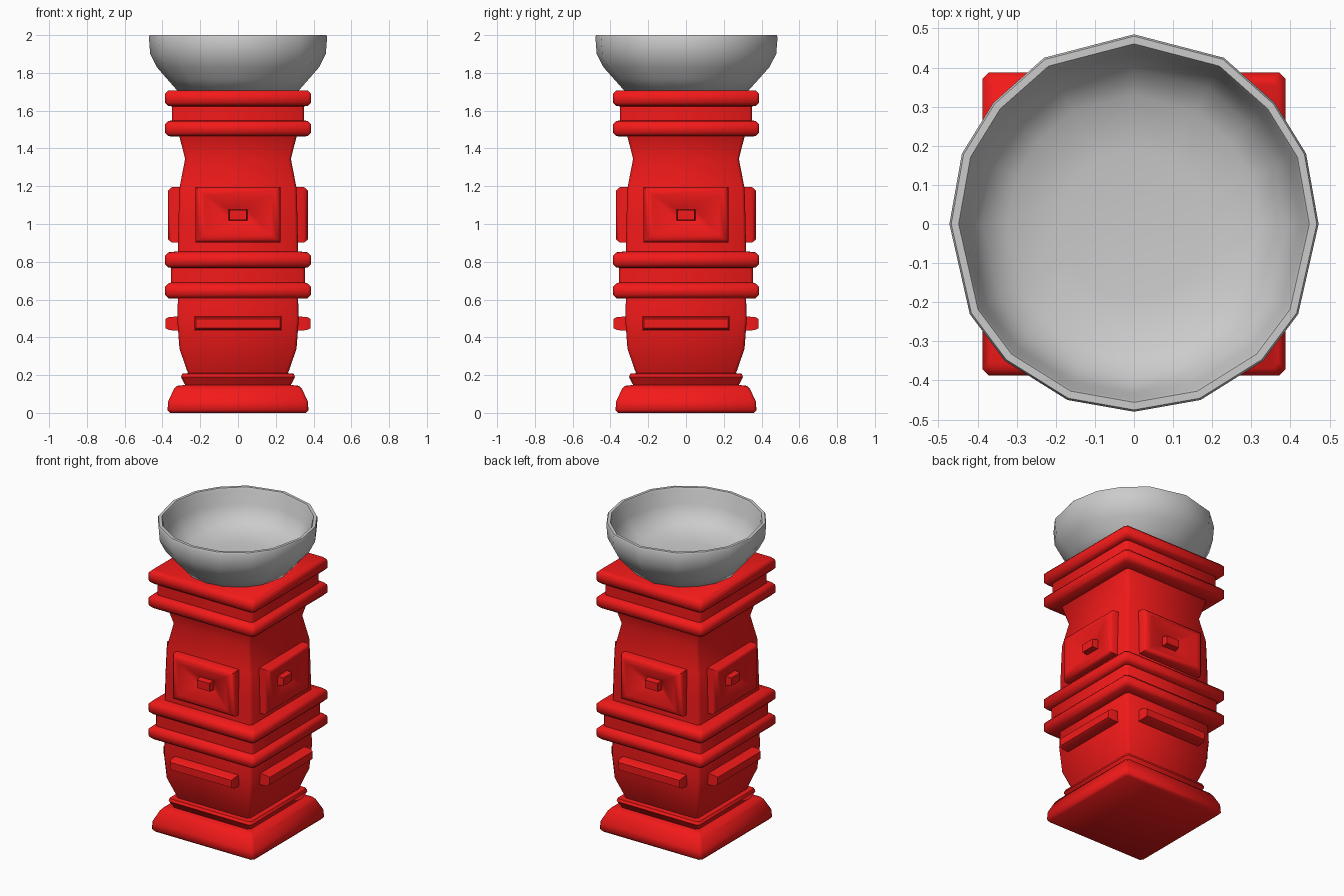
import bpy, bmesh
from math import radians, pi, cos, sin
from mathutils import Matrix

if "Cube" in bpy.data.objects:
    bpy.data.objects.remove(bpy.data.objects["Cube"])

red = bpy.data.materials.new("red_paint")
red.diffuse_color = (0.9, 0.01, 0.01, 1)
red.use_nodes = True
red.node_tree.nodes["Principled BSDF"].inputs["Base Color"].default_value = red.diffuse_color


def loft(name, rings, mat=None, rot=0, angle=50):
    """Skin a list of equal-length point rings, capping both ends."""
    bm = bmesh.new()
    loops = [[bm.verts.new(p) for p in ring] for ring in rings]
    n = len(loops[0])
    for a, b in zip(loops, loops[1:]):
        for i in range(n):
            j = (i + 1) % n
            bm.faces.new((a[i], a[j], b[j], b[i]))
    bm.faces.new(loops[0][::-1])
    bm.faces.new(loops[-1])
    bmesh.ops.recalc_face_normals(bm, faces=bm.faces)
    bm.transform(Matrix.Rotation(rot, 4, 'Z'))
    mesh = bpy.data.meshes.new(name)
    bm.to_mesh(mesh)
    bm.free()
    obj = bpy.data.objects.new(name, mesh)
    bpy.context.collection.objects.link(obj)
    if mat:
        mesh.materials.append(mat)
    bpy.ops.object.select_all(action='DESELECT')
    obj.select_set(True)
    bpy.context.view_layer.objects.active = obj
    bpy.ops.object.shade_smooth_by_angle(angle=radians(angle))
    return obj


def square(h, z, c=0.015):
    """Square ring with slightly cut corners."""
    k = h - c
    return [(x, y, z) for x, y in ((h, -k), (h, k), (k, h), (-k, h),
                                   (-h, k), (-h, -k), (-k, -h), (k, -h))]


def plate(w, h, depth, zc):
    """Rectangle ring facing -y."""
    return [(-w, -depth, zc - h), (w, -depth, zc - h),
            (w, -depth, zc + h), (-w, -depth, zc + h)]


def band(z0, z1, h=0.387, c=0.018):
    """Profile of a raised moulding with softened edges."""
    return [(h - c, z0), (h, z0 + c), (h, z1 - c), (h - c, z1)]


# Square pillar: base, lower body, double band, upper body, double band
profile = [(0.36, 0.0), (0.373, 0.015), (0.37, 0.06), (0.34, 0.125), (0.325, 0.143),
           (0.28, 0.148), (0.302, 0.19), (0.295, 0.207), (0.265, 0.21),
           (0.31, 0.34), (0.322, 0.5), (0.318, 0.605)]
profile += band(0.607, 0.685) + [(0.355, 0.69), (0.355, 0.768)] + band(0.77, 0.85)
profile += [(0.318, 0.855), (0.315, 1.02), (0.31, 1.19), (0.28, 1.345), (0.31, 1.462)]
profile += band(1.465, 1.545) + [(0.35, 1.548), (0.35, 1.623)] + band(1.625, 1.708)
loft("pillar", [square(h, z) for h, z in profile], red)

# Framed panel with recessed centre and stud, plus a bar, on each side
for i, side in enumerate(("front", "right", "back", "left")):
    loft("panel_" + side,
         [plate(w, h, d, 1.048) for w, h, d in (
             (0.225, 0.147, 0.29), (0.225, 0.147, 0.35), (0.205, 0.13, 0.37),
             (0.175, 0.105, 0.37), (0.05, 0.03, 0.322), (0.045, 0.026, 0.36))],
         red, i * pi / 2)
    loft("bar_" + side,
         [plate(w, h, d, 0.473) for w, h, d in (
             (0.23, 0.038, 0.29), (0.23, 0.035, 0.365), (0.222, 0.024, 0.385))],
         red, i * pi / 2)

# Bowl: slightly uneven sixteen-sided rim, mirrored left to right
half = [(0.0, 0.485), (0.23, 0.425), (0.36, 0.31), (0.44, 0.18), (0.472, 0.0),
        (0.42, -0.23), (0.33, -0.35), (0.17, -0.45), (0.0, -0.48)]
rim = half + [(-x, y) for x, y in half[-2:0:-1]]
bowl = [(0.67, 1.70), (0.79, 1.765), (0.91, 1.83), (0.985, 1.90), (1.0, 1.99),
        (0.99, 2.0), (0.95, 2.0), (0.935, 1.985), (0.90, 1.90), (0.82, 1.83),
        (0.68, 1.785), (0.4, 1.765)]
loft("bowl", [[(x * s, y * s, z) for x, y in rim] for s, z in bowl])
